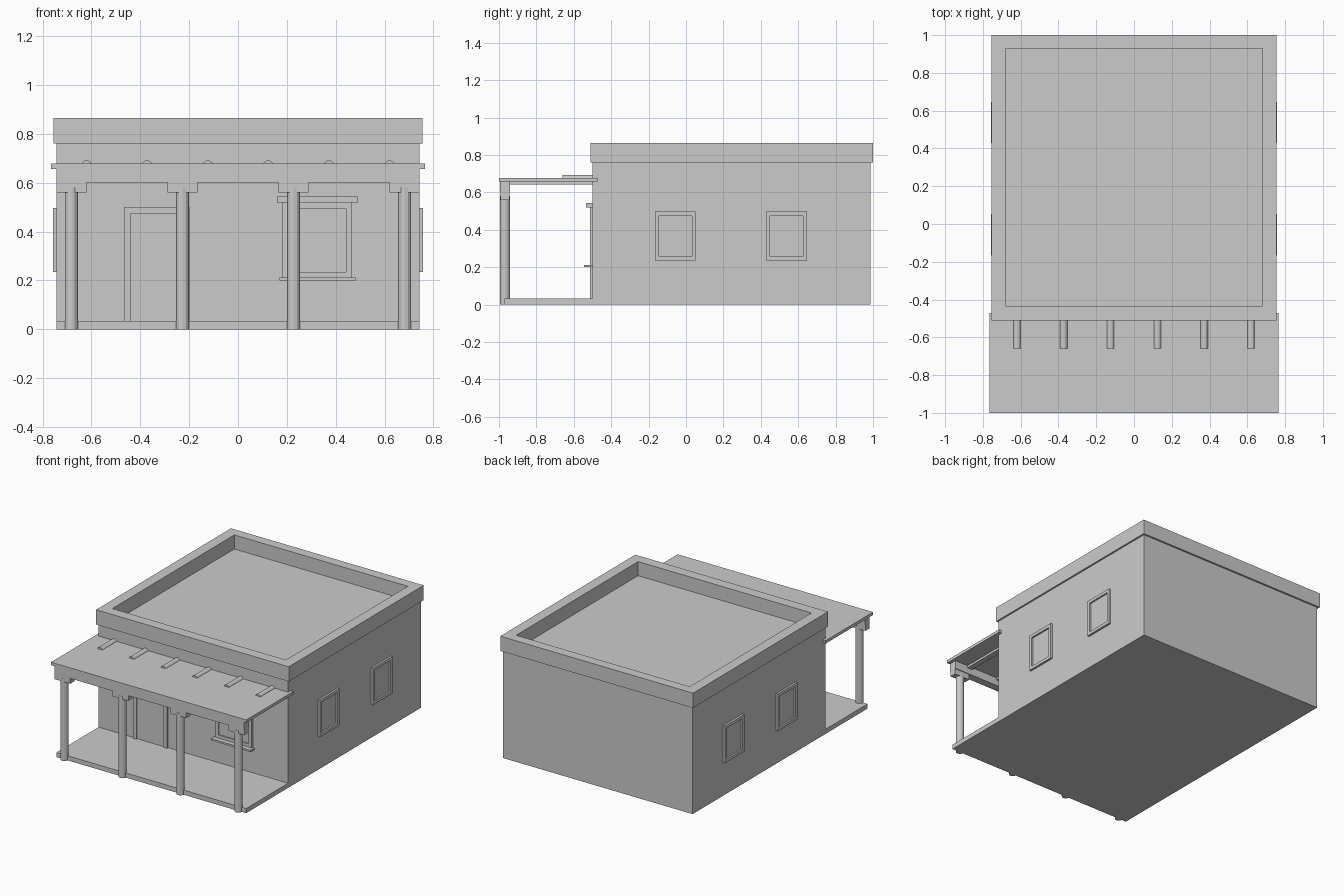
import bpy, bmesh, math
from mathutils import Vector

if "Cube" in bpy.data.objects:
    bpy.data.objects.remove(bpy.data.objects["Cube"])

mat = bpy.data.materials.new("plaster grey")
mat.diffuse_color = (0.6, 0.6, 0.6, 1)
mat.use_nodes = True
mat.node_tree.nodes["Principled BSDF"].inputs["Base Color"].default_value = mat.diffuse_color


def finish(name, bm):
    bmesh.ops.recalc_face_normals(bm, faces=bm.faces)
    me = bpy.data.meshes.new(name)
    bm.to_mesh(me)
    bm.free()
    me.materials.append(mat)
    ob = bpy.data.objects.new(name, me)
    bpy.context.collection.objects.link(ob)
    return ob


def box(name, x, y, z):
    bm = bmesh.new()
    bmesh.ops.create_cube(bm, size=1)
    for v in bm.verts:
        v.co = Vector([(r[0] + r[1]) / 2 + c * (r[1] - r[0]) for c, r in zip(v.co, (x, y, z))])
    return finish(name, bm)


def ring(name, axis, outer, inner, depth):
    """Rectangular frame; outer/inner = (u0, u1, v0, v1), depth runs along axis."""
    def place(u, v, d):
        return {"x": (d, u, v), "y": (u, d, v), "z": (u, v, d)}[axis]
    bm = bmesh.new()
    loops = []
    for r, d in ((outer, depth[0]), (outer, depth[1]), (inner, depth[1]), (inner, depth[0])):
        loops.append([bm.verts.new(place(u, v, d)) for u, v in
                      ((r[0], r[2]), (r[1], r[2]), (r[1], r[3]), (r[0], r[3]))])
    for i in range(4):
        a, b = loops[i], loops[(i + 1) % 4]
        for j in range(4):
            k = (j + 1) % 4
            bm.faces.new((a[j], a[k], b[k], b[j]))
    return finish(name, bm)


def cylinder(name, radius, start, end, sides):
    start, end = Vector(start), Vector(end)
    bm = bmesh.new()
    bmesh.ops.create_cone(bm, cap_ends=True, segments=sides, radius1=radius,
                          radius2=radius, depth=(end - start).length)
    rot = (end - start).to_track_quat("Z", "Y")
    for v in bm.verts:
        v.co = rot @ v.co + (start + end) / 2
    return finish(name, bm)


# House body and parapet
box("house_body", (-0.743, 0.743), (-0.5, 0.987), (0, 0.765))
ring("parapet", "z", (-0.755, 0.755, -0.51, 1.0), (-0.68, 0.68, -0.435, 0.93), (0.76, 0.865))

# Porch floor, roof slab and front beam
box("porch_floor", (-0.743, 0.743), (-0.97, -0.5), (0, 0.033))
box("porch_roof", (-0.765, 0.765), (-1.0, -0.47), (0.657, 0.678))
box("porch_beam", (-0.743, 0.743), (-0.995, -0.94), (0.60, 0.66))

# Posts with bracket capitals
for i, x in enumerate((-0.682, -0.227, 0.227, 0.682)):
    post = cylinder(f"post_{i}", 0.027, (x, -0.968, 0), (x, -0.968, 0.58), 12)
    box(f"post_capital_{i}", (x - 0.061, x + 0.061), (-0.991, -0.945), (0.56, 0.602))

# Roof log ends above the slab and rafters below it
for i in range(6):
    x = -0.62 + i * 0.248
    cylinder(f"roof_log_{i}", 0.021, (x, -0.66, 0.671), (x, -0.48, 0.671), 12)
    box(f"rafter_{i}", (x - 0.02, x + 0.02), (-0.945, -0.5), (0.641, 0.659))

# Side windows on both walls
for side in (-1, 1):
    for i, y in enumerate((-0.057, 0.537)):
        tag = f"{'left' if side < 0 else 'right'}_{i}"
        ring(f"window_frame_{tag}", "x", (y - 0.109, y + 0.109, 0.235, 0.497),
             (y - 0.088, y + 0.088, 0.257, 0.475), (side * 0.74, side * 0.758))
        box(f"window_pane_{tag}", sorted((side * 0.74, side * 0.746)),
            (y - 0.09, y + 0.09), (0.255, 0.477))

# Front window with lintel and sill
ring("front_window_frame", "y", (0.18, 0.466, 0.21, 0.52), (0.205, 0.442, 0.235, 0.495), (-0.495, -0.512))
box("front_window_pane", (0.203, 0.444), (-0.503, -0.495), (0.233, 0.497))
box("front_window_lintel", (0.16, 0.49), (-0.535, -0.495), (0.518, 0.543))
box("front_window_sill", (0.17, 0.48), (-0.545, -0.495), (0.2, 0.213))

# Front door: casing and leaf
box("door_leaf", (-0.44, -0.224), (-0.503, -0.495), (0.03, 0.476))
box("door_casing_left", (-0.466, -0.438), (-0.512, -0.495), (0.03, 0.5))
box("door_casing_right", (-0.226, -0.198), (-0.512, -0.495), (0.03, 0.5))
box("door_casing_top", (-0.438, -0.226), (-0.512, -0.495), (0.474, 0.5))
